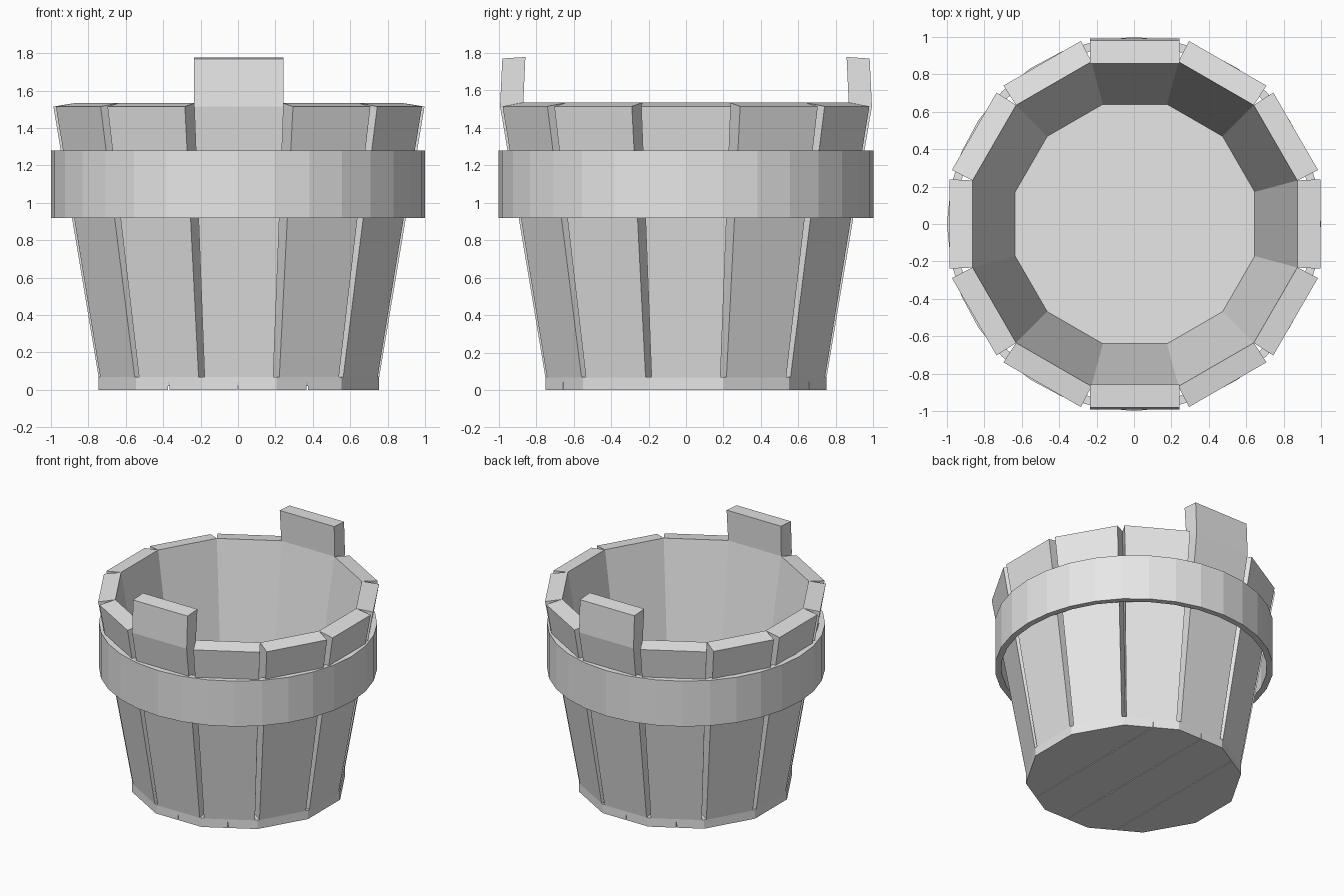
import bpy, bmesh, math
from mathutils import Matrix, Vector

cube = bpy.data.objects.get("Cube")
if cube:
    bpy.data.objects.remove(cube, do_unlink=True)

SIDES = 12
SHIFT = 0.005

grey = bpy.data.materials.new("plain_grey")
grey.use_nodes = True
grey.diffuse_color = (0.8, 0.8, 0.8, 1)
grey.node_tree.nodes["Principled BSDF"].inputs["Base Color"].default_value = (0.8, 0.8, 0.8, 1)


def finish(name, bm):
    bmesh.ops.recalc_face_normals(bm, faces=bm.faces)
    mesh = bpy.data.meshes.new(name)
    bm.to_mesh(mesh)
    bm.free()
    mesh.materials.append(grey)
    obj = bpy.data.objects.new(name, mesh)
    bpy.context.collection.objects.link(obj)
    return obj


def stave(name, angle, levels):
    """Loft four-cornered sections: (outer r, outer z, outer half width, inner r, inner z, inner half width)."""
    bm = bmesh.new()
    rings = []
    for ro, zo, wo, ri, zi, wi in levels:
        corners = [(-wo, -ro, zo), (wo, -ro, zo), (wi, -ri, zi), (-wi, -ri, zi)]
        rings.append([bm.verts.new(c) for c in corners])
    for low, high in zip(rings, rings[1:]):
        for i in range(4):
            j = (i + 1) % 4
            bm.faces.new((low[i], low[j], high[j], high[i]))
    bm.faces.new(rings[0])
    bm.faces.new(rings[-1])
    bm.transform(Matrix.Translation((SHIFT, 0, 0)) @ Matrix.Rotation(angle, 4, "Z"))
    return finish(name, bm)


def polygon_prism(apothem, z0, z1):
    """Twelve-sided prism with its flats facing the axes."""
    bm = bmesh.new()
    radius = apothem / math.cos(math.pi / SIDES)
    bmesh.ops.create_cone(bm, cap_ends=True, segments=SIDES, radius1=radius, radius2=radius, depth=z1 - z0)
    # create_cone starts with a corner on an axis
    bm.transform(Matrix.Translation((SHIFT, 0, (z0 + z1) / 2)) @ Matrix.Rotation(math.pi / SIDES, 4, "Z"))
    return bm


# Staves, with two opposite ones carried up as handles
foot = (0.742, 0.02, 0.182, 0.634, 0.03, 0.170)
rim = (0.992, 1.515, 0.239, 0.868, 1.535, 0.233)
handle_top = (0.98, 1.77, 0.239, 0.857, 1.778, 0.239)
for k in range(SIDES):
    tall = k % (SIDES // 2) == 0
    levels = [foot, rim] + ([handle_top] if tall else [])
    stave(f"{'handle_stave' if tall else 'stave'}_{k + 1}", 2 * math.pi * k / SIDES, levels)

# Floor inside the bucket
finish("floor", polygon_prism(0.75, 0.045, 0.07))

# Base boards with hairline gaps between them
GAP = 0.003
BOARD = 0.37
for k in range(4):
    left, right = (k - 2) * BOARD, (k - 1) * BOARD
    bm = polygon_prism(0.75, 0, 0.045)
    for x, side, outermost in ((left + GAP, -1, k == 0), (right - GAP, 1, k == 3)):
        if outermost:
            continue
        cut = bmesh.ops.bisect_plane(bm, geom=bm.verts[:] + bm.edges[:] + bm.faces[:],
                                     plane_co=Vector((x, 0, 0)), plane_no=Vector((side, 0, 0)),
                                     clear_outer=True)
        edges = [e for e in cut["geom_cut"] if isinstance(e, bmesh.types.BMEdge)]
        bmesh.ops.holes_fill(bm, edges=edges, sides=0)
    finish(f"base_board_{k + 1}", bm)

# Hoop around the staves
SEGMENTS = 32
bm = bmesh.new()
section = [(1.0, 0.92), (1.0, 1.28), (0.955, 1.28), (0.955, 0.92)]
loops = []
for k in range(SEGMENTS):
    a = 2 * math.pi * k / SEGMENTS
    loops.append([bm.verts.new((r * math.cos(a), r * math.sin(a), z)) for r, z in section])
for k in range(SEGMENTS):
    here, there = loops[k], loops[(k + 1) % SEGMENTS]
    for i in range(4):
        j = (i + 1) % 4
        bm.faces.new((here[i], there[i], there[j], here[j]))
finish("hoop", bm)
